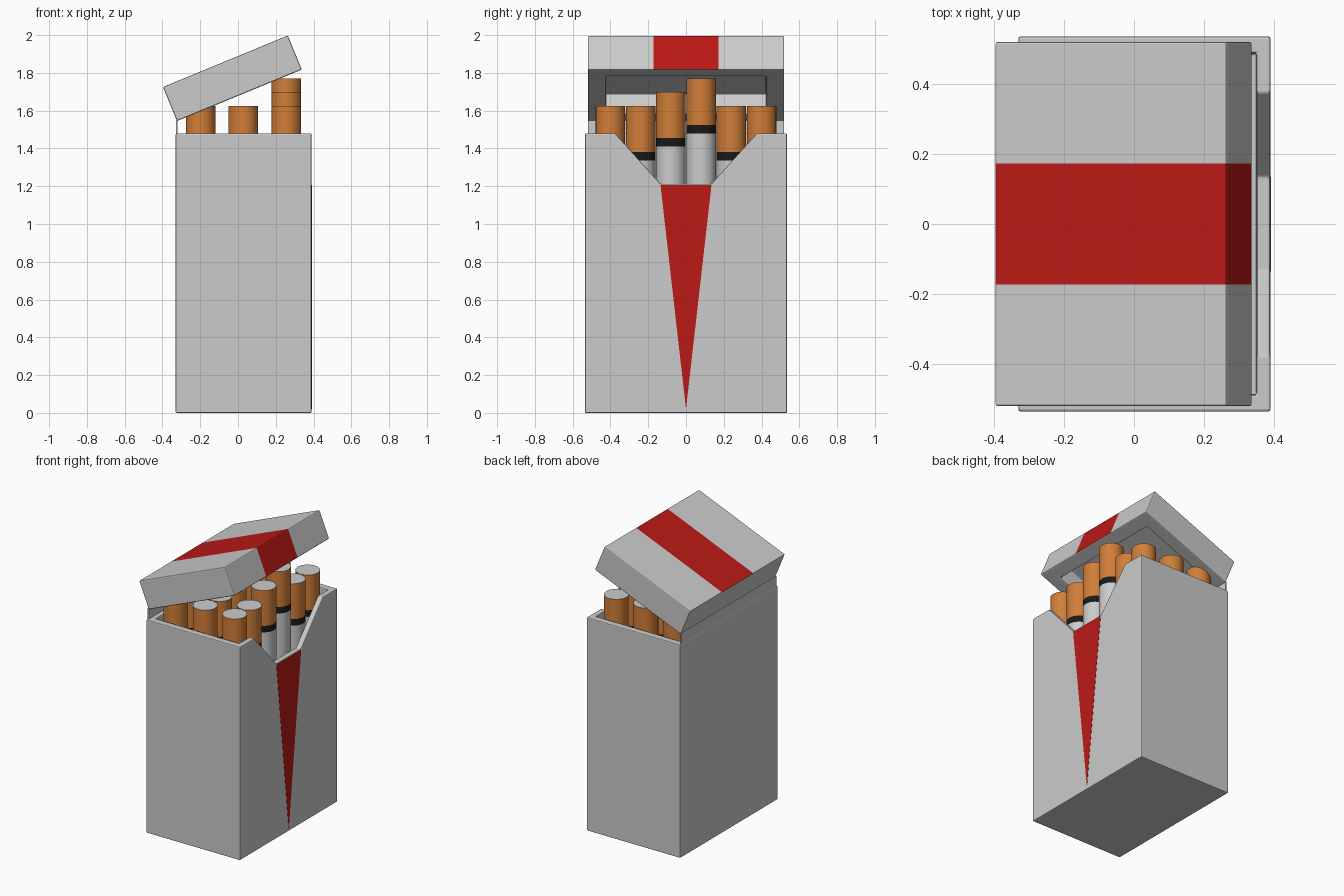
import bpy, bmesh, math

if "Cube" in bpy.data.objects:
    bpy.data.objects.remove(bpy.data.objects["Cube"])

def material(name, rgb):
    m = bpy.data.materials.new(name)
    m.diffuse_color = (*rgb, 1)
    m.use_nodes = True
    m.node_tree.nodes["Principled BSDF"].inputs["Base Color"].default_value = m.diffuse_color
    return m

GREY = material("plain_grey", (0.8, 0.8, 0.8))
RED = material("red", (0.5, 0.01, 0.008))
ORANGE = material("filter_orange", (0.64, 0.21, 0.04))
BLACK = material("band_black", (0.01, 0.01, 0.01))

def make(name, bm, mats=()):
    bmesh.ops.recalc_face_normals(bm, faces=bm.faces[:])
    me = bpy.data.meshes.new(name)
    bm.to_mesh(me)
    bm.free()
    for m in mats:
        me.materials.append(m)
    ob = bpy.data.objects.new(name, me)
    bpy.context.collection.objects.link(ob)
    return ob

def prism(name, yz, x0, x1, mats=()):
    """Polygon in the y-z plane, extruded along x."""
    bm = bmesh.new()
    f = bm.faces.new([bm.verts.new((x0, y, z)) for y, z in yz])
    ext = bmesh.ops.extrude_face_region(bm, geom=[f])["geom"]
    bmesh.ops.translate(bm, vec=(x1 - x0, 0, 0),
                        verts=[v for v in ext if isinstance(v, bmesh.types.BMVert)])
    return make(name, bm, mats)

def box(name, x0, x1, hy, z0, z1, mats=()):
    return prism(name, [(-hy, z0), (hy, z0), (hy, z1), (-hy, z1)], x0, x1, mats)

def apply(ob, mod):
    bpy.context.view_layer.objects.active = ob
    bpy.ops.object.modifier_apply(modifier=mod.name)

def cut(ob, cutter):
    mod = ob.modifiers.new("cut", 'BOOLEAN')
    mod.operation, mod.solver, mod.object = 'DIFFERENCE', 'EXACT', cutter
    apply(ob, mod)
    bpy.data.objects.remove(cutter)

def soften(ob, width):
    mod = ob.modifiers.new("soft_edges", 'BEVEL')
    mod.width, mod.segments, mod.limit_method = width, 2, 'ANGLE'

# Carton body, hollow, with the notch in its +x wall
body = box("carton_body", -0.33, 0.389, 0.535, 0, 1.48, [GREY])
cut(body, box("cavity", -0.29, 0.35, 0.487, 0.04, 1.6))
cut(body, prism("notch", [(-0.135, 1.213), (0.135, 1.213), (0.375, 1.48),
                          (0.375, 1.6), (-0.375, 1.6), (-0.375, 1.48)], 0.3, 0.5))
soften(body, 0.006)

# Red wedge printed on the body
prism("body_wedge", [(-0.135, 1.207), (0, 0.02), (0.135, 1.207)], 0.386, 0.3905, [RED])

# Lid, built flat with the hinge at its origin, then tipped open
L, H, T = 0.715, 0.195, 0.095
lid = box("lid", 0, L, 0.52, 0, H, [GREY, RED])
cut(lid, box("lid_cavity", T, L - T, 0.425, -0.1, 0.118))
bm = bmesh.new()
bm.from_mesh(lid.data)
for y in (-0.172, 0.172):
    bmesh.ops.bisect_plane(bm, geom=bm.verts[:] + bm.edges[:] + bm.faces[:],
                           plane_co=(0, y, 0), plane_no=(0, 1, 0))
for f in bm.faces:
    c = f.calc_center_median()
    stripe = abs(c.y) < 0.17 and (c.z > H - 0.001 or c.x > L - 0.001)
    f.material_index = 1 if stripe else 0
bm.to_mesh(lid.data)
bm.free()
lid.location = (-0.323, 0, 1.545)
lid.rotation_euler.y = -math.radians(22.4)
soften(lid, 0.007)

# Thin hinge flap joining lid and body
box("hinge_flap", -0.329, -0.321, 0.52, 1.46, 1.555, [GREY])

# Cigarettes: stacked rings give paper, band and filter
def cigarette(name, x, y, top, r=0.078, n=32):
    bm = bmesh.new()
    rings = []
    for z in (top - 1.55, top - 0.29, top - 0.245, top):
        rings.append([bm.verts.new((x + r * math.cos(2 * math.pi * i / n),
                                    y + r * math.sin(2 * math.pi * i / n), z))
                      for i in range(n)])
    for k in range(3):
        for i in range(n):
            j = (i + 1) % n
            f = bm.faces.new((rings[k][i], rings[k][j], rings[k + 1][j], rings[k + 1][i]))
            f.material_index = k
            f.smooth = True
    bm.faces.new(rings[0])
    bm.faces.new(rings[-1])
    for e in bm.edges:
        e.smooth = all(f.smooth for f in e.link_faces)
    make(name, bm, [GREY, BLACK, ORANGE])

for col, x in enumerate((-0.198, 0.028, 0.255)):
    for row in range(6):
        top = 1.625
        if col == 2:
            top = {2: 1.70, 3: 1.77}.get(row, top)
        cigarette(f"cigarette_{col}_{row}", x, (row - 2.5) * 0.16, top)
